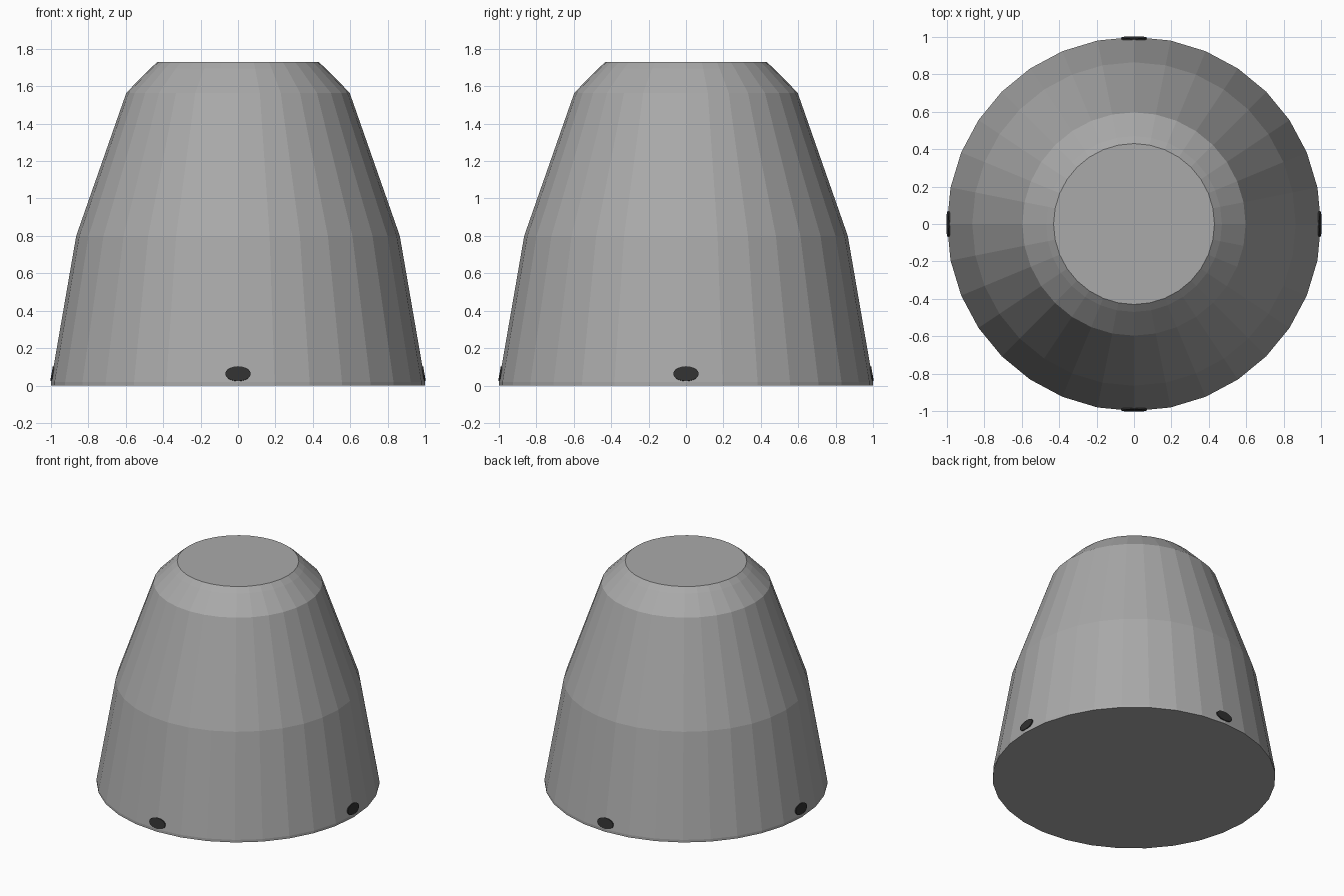
import bpy, bmesh, math
from mathutils import Vector, Matrix

if "Cube" in bpy.data.objects:
    bpy.data.objects.remove(bpy.data.objects["Cube"])

def material(name, c):
    m = bpy.data.materials.new(name)
    m.diffuse_color = (*c, 1)
    m.use_nodes = True
    m.node_tree.nodes["Principled BSDF"].inputs["Base Color"].default_value = m.diffuse_color
    return m

grey = material("mid grey", (0.40, 0.40, 0.40))
dark = material("dark hole grey", (0.03, 0.03, 0.03))

def finish(name, bm, mat):
    bmesh.ops.recalc_face_normals(bm, faces=bm.faces)
    me = bpy.data.meshes.new(name)
    bm.to_mesh(me)
    bm.free()
    me.materials.append(mat)
    ob = bpy.data.objects.new(name, me)
    bpy.context.collection.objects.link(ob)
    return ob

# Tapered body: flat-shaded 32-sided lathe with short vertical foot rim
SIDES = 32
profile = [(1, 0), (1, 0.02), (0.865, 0.80), (0.597, 1.565), (0.47, 1.695), (0.43, 1.73)]
bm = bmesh.new()
rings = [[bm.verts.new((r * math.cos(2 * math.pi * i / SIDES),
                        r * math.sin(2 * math.pi * i / SIDES), z))
          for i in range(SIDES)] for r, z in profile]
for a, b in zip(rings, rings[1:]):
    for i in range(SIDES):
        j = (i + 1) % SIDES
        bm.faces.new((a[i], a[j], b[j], b[i]))
bm.faces.new(rings[0])
bm.faces.new(rings[-1])
finish("tapered_body", bm, grey)

# Four oval drain holes as thin dark plates lying on the wall
slope = math.atan2(1 - 0.865, 0.78)
for k, side in enumerate(("right", "back", "left", "front")):
    bm = bmesh.new()
    bmesh.ops.create_cone(bm, cap_ends=True, segments=20, radius1=1, radius2=1, depth=0.009)
    place = (Matrix.Rotation(k * math.pi / 2, 4, 'Z')
             @ Matrix.Translation((0.9925, 0, 0.063))
             @ Matrix.Rotation(math.pi / 2 - slope, 4, 'Y')
             @ Matrix.Diagonal((0.04, 0.068, 1, 1)))
    bm.transform(place)
    finish("drain_hole_" + side, bm, dark)
